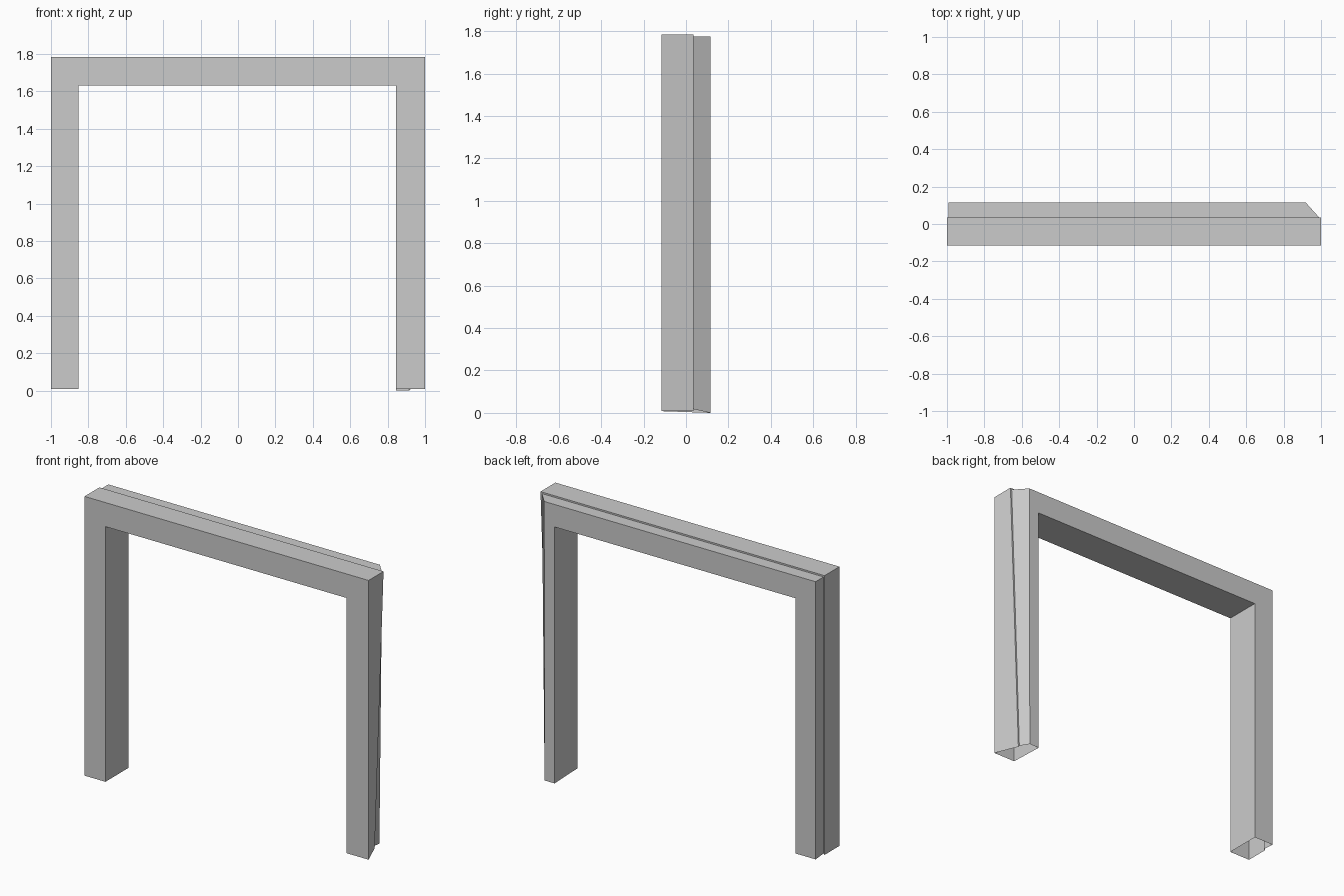
import bpy
import bmesh

if "Cube" in bpy.data.objects:
    bpy.data.objects.remove(bpy.data.objects["Cube"])

FRONT, STEP, BACK = -0.115, 0.035, 0.115   # depths of front face, rebate and back face


def station(inner, outer, rebate, back_x, z_in, z_out, z_back, z_corner):
    """One ring of the frame section: (x, y, z) from inner front round to inner back."""
    return [
        (inner, FRONT, z_in),
        (outer, FRONT, z_out),
        (rebate[0], STEP, z_out),
        (rebate[1], STEP, z_corner),
        (back_x, BACK, z_back),
        (inner, BACK, z_in if z_in > 1 else z_back),
    ]


# Left foot, top left mitre, top right mitre, right foot (tapered and chamfered)
rings = [
    station(-0.853, -1.0, (-1.0, -0.993), -0.993, 0.008, 0.008, 0.008, 0.015),
    station(-0.853, -1.0, (-1.0, -0.993), -0.993, 1.632, 1.785, 1.775, 1.775),
    station(0.845, 1.0, (1.0, 0.990), 0.918, 1.632, 1.785, 1.775, 1.775),
    station(0.845, 1.0, (0.938, 0.930), 0.915, 0.008, 0.008, 0.0, 0.018),
]

# Door frame shell: skin the rings together, feet stay open
bm = bmesh.new()
loops = [[bm.verts.new(p) for p in ring] for ring in rings]
for a, b in zip(loops, loops[1:]):
    for i in range(6):
        j = (i + 1) % 6
        bm.faces.new((a[i], a[j], b[j], b[i]))
bmesh.ops.recalc_face_normals(bm, faces=bm.faces)

mesh = bpy.data.meshes.new("door_frame")
bm.to_mesh(mesh)
bm.free()
bpy.context.collection.objects.link(bpy.data.objects.new("door_frame", mesh))
